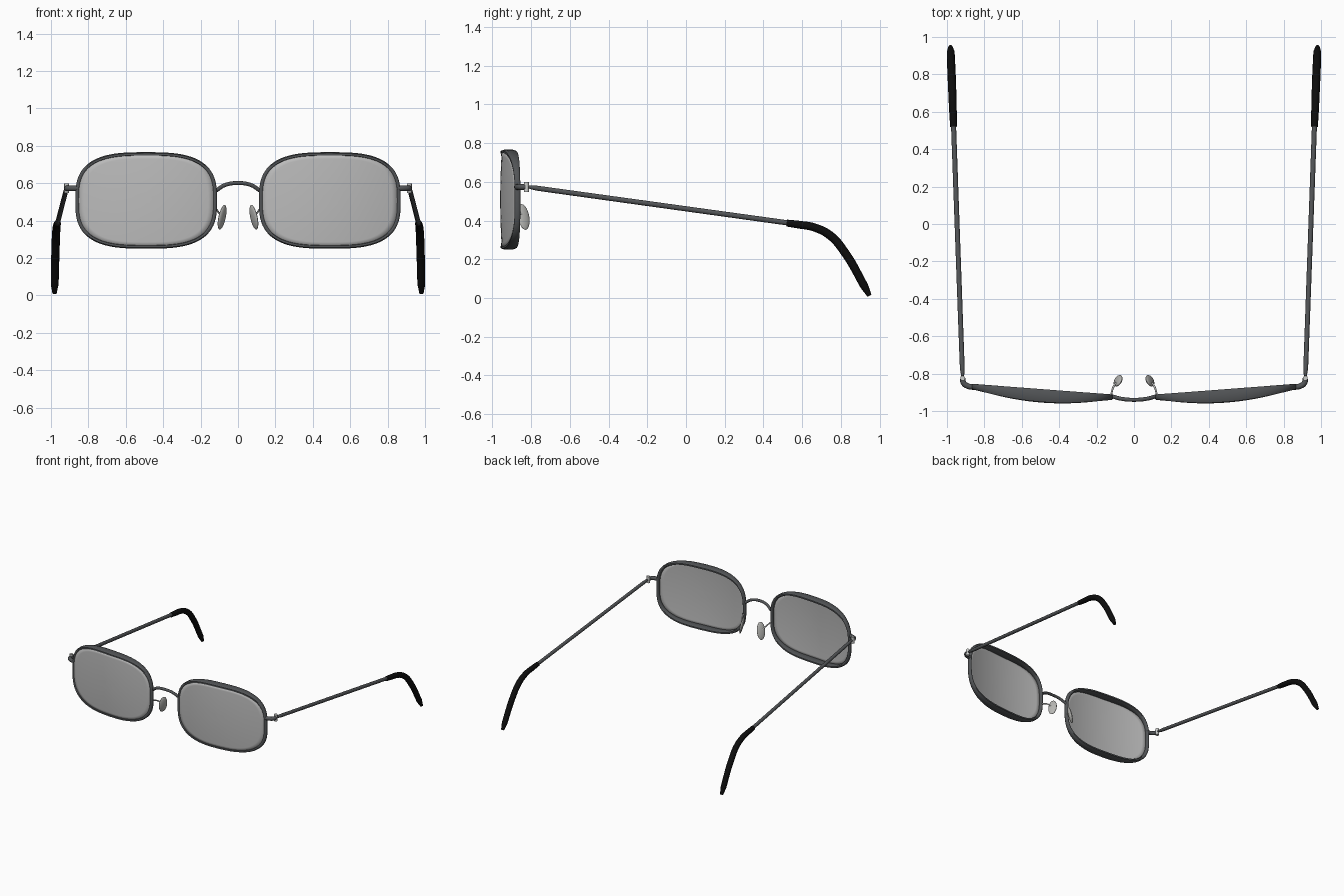
import bpy, bmesh, math
from mathutils import Matrix, Vector

if "Cube" in bpy.data.objects:
    bpy.data.objects.remove(bpy.data.objects["Cube"], do_unlink=True)


def make_material(name, r, g, b):
    mat = bpy.data.materials.new(name)
    mat.use_nodes = True
    mat.diffuse_color = (r, g, b, 1)
    mat.node_tree.nodes["Principled BSDF"].inputs["Base Color"].default_value = (r, g, b, 1)
    return mat


GUNMETAL = make_material("gunmetal", 0.085, 0.09, 0.095)
BLACK = make_material("black_rubber", 0.004, 0.004, 0.004)
GLASS = make_material("grey_glass", 0.5, 0.5, 0.5)
SILVER = make_material("silver", 0.6, 0.61, 0.6)
PAD = make_material("pad_grey", 0.48, 0.48, 0.46)

CX, CZ = 0.491, 0.508        # lens centre
HALF_W, HALF_H = 0.368, 0.247
STEPS = 80


def finish(bm, name, mat, angle=40):
    bmesh.ops.recalc_face_normals(bm, faces=bm.faces)
    mesh = bpy.data.meshes.new(name)
    bm.to_mesh(mesh)
    bm.free()
    obj = bpy.data.objects.new(name, mesh)
    bpy.context.collection.objects.link(obj)
    mesh.materials.append(mat)
    bpy.ops.object.select_all(action="DESELECT")
    obj.select_set(True)
    bpy.context.view_layer.objects.active = obj
    bpy.ops.object.shade_smooth_by_angle(angle=math.radians(angle))
    return obj


def tube(name, points, radius, mat, scales=None):
    """Round wire through points, with optional radius factors."""
    curve = bpy.data.curves.new(name, "CURVE")
    curve.dimensions = "3D"
    curve.bevel_depth = radius
    curve.bevel_resolution = 4
    curve.resolution_u = 10
    curve.use_fill_caps = True
    spline = curve.splines.new("BEZIER")
    spline.bezier_points.add(len(points) - 1)
    for i, (bp, co) in enumerate(zip(spline.bezier_points, points)):
        bp.co = co
        bp.handle_left_type = bp.handle_right_type = "AUTO"
        bp.radius = scales[i] if scales else 1
    curve.materials.append(mat)
    obj = bpy.data.objects.new(name, curve)
    bpy.context.collection.objects.link(obj)
    return obj


def outline(t):
    """Unit rounded rectangle at angle t."""
    c, s = math.cos(t), math.sin(t)
    return tuple(math.copysign(abs(v) ** (2 / 3), v) for v in (c, s))


def base_y(u):
    return -0.897 + 0.028 * u


def lens_y(u, w):
    return base_y(u) - 0.047 * (1 - u * u) - 0.008 * (1 - w * w)


def make_lens(name, side):
    bm = bmesh.new()
    rings = 10
    centre = bm.verts.new((side * CX, lens_y(0, 0), CZ))
    previous = None
    for k in range(1, rings + 1):
        ring = []
        for i in range(STEPS):
            u, w = (v * k / rings for v in outline(math.tau * i / STEPS))
            ring.append(bm.verts.new((side * (CX + HALF_W * u), lens_y(u, w),
                                      CZ + HALF_H * w)))
        for i in range(STEPS):
            j = (i + 1) % STEPS
            if previous:
                bm.faces.new((previous[i], previous[j], ring[j], ring[i]))
            else:
                bm.faces.new((centre, ring[j], ring[i]))
        previous = ring
    lens = finish(bm, name, GLASS)
    solid = lens.modifiers.new("thickness", "SOLIDIFY")
    solid.thickness = 0.006
    solid.offset = 0


def make_rim(name, side):
    """Band running from a straight back edge to the bowed lens edge."""
    section = ((-1, 0.25), (-0.5, 0), (0.5, 0), (1, 0.25),
               (1, 0.75), (0.5, 1), (-0.5, 1), (-1, 0.75))
    bm = bmesh.new()
    rings = []
    for i in range(STEPS):
        t = math.tau * i / STEPS
        u, w = outline(t)
        du = Vector(outline(t + 0.01)) - Vector(outline(t - 0.01))
        normal = Vector((du.y * HALF_H, -du.x * HALF_W)).normalized()
        front, back = lens_y(u, w) - 0.008, base_y(u) + 0.014
        ring = []
        for off, depth in section:
            x = CX + HALF_W * u + normal.x * off * 0.011
            z = CZ + HALF_H * w + normal.y * off * 0.011
            ring.append(bm.verts.new((side * x, front + (back - front) * depth, z)))
        rings.append(ring)
    count = len(section)
    for i in range(STEPS):
        a, b = rings[i], rings[(i + 1) % STEPS]
        for k in range(count):
            m = (k + 1) % count
            bm.faces.new((a[k], b[k], b[m], a[m]))
    finish(bm, name, GUNMETAL, 60)


def make_pad(name, side):
    """Flattened tilted ellipsoid."""
    long = Vector((-0.2, -0.15, 1)).normalized()
    deep = Vector((-0.5, 0.85, 0))
    thin = long.cross(deep).normalized()
    deep = thin.cross(long)
    frame = Matrix((thin * 0.012, deep * 0.033, long * 0.068)).transposed().to_4x4()
    place = Matrix.Translation((0.085, -0.838, 0.418)) @ frame
    bm = bmesh.new()
    bmesh.ops.create_uvsphere(bm, u_segments=24, v_segments=14, radius=1)
    bmesh.ops.transform(bm, matrix=Matrix.Diagonal((side, 1, 1, 1)) @ place, verts=bm.verts)
    finish(bm, name, PAD, 60)


def make_hinge(name, side):
    bm = bmesh.new()
    bmesh.ops.create_cone(bm, cap_ends=True, segments=20, radius1=0.013, radius2=0.013,
                          depth=0.052, matrix=Matrix.Translation((side * 0.916, -0.824, 0.573)))
    finish(bm, name, SILVER)


for side, label in ((1, "left"), (-1, "right")):
    def flip(points):
        return [(side * x, y, z) for x, y, z in points]

    make_lens(label + "_lens", side)
    make_rim(label + "_rim", side)
    make_pad(label + "_nose_pad", side)
    make_hinge(label + "_hinge", side)
    # wire from rim to nose pad
    tube(label + "_pad_arm", flip([(0.122, -0.915, 0.47), (0.112, -0.875, 0.455),
                                   (0.09, -0.84, 0.425)]), 0.005, SILVER)
    # curved end piece
    tube(label + "_end_piece", flip([(0.85, -0.873, 0.573), (0.89, -0.866, 0.573),
                                     (0.911, -0.85, 0.573), (0.916, -0.825, 0.573)]),
         0.015, GUNMETAL)
    # straight temple and bent ear tip
    tube(label + "_temple", flip([(0.916, -0.812, 0.573), (0.918, -0.77, 0.567),
                                  (0.966, 0.56, 0.383)]), 0.0135, GUNMETAL, (0.6, 0.95, 1))
    tube(label + "_ear_tip", flip([(0.965, 0.52, 0.387), (0.967, 0.58, 0.379),
                                   (0.97, 0.66, 0.365), (0.973, 0.745, 0.322),
                                   (0.976, 0.82, 0.235), (0.98, 0.92, 0.062),
                                   (0.981, 0.947, 0.012)]),
         0.021, BLACK, (0.85, 0.95, 1, 1.05, 1.05, 1, 0.55))

# arched bridge
tube("bridge", [(-0.115, -0.922, 0.562), (-0.07, -0.934, 0.59), (0, -0.94, 0.601),
                (0.07, -0.934, 0.59), (0.115, -0.922, 0.562)], 0.0105, GUNMETAL)
